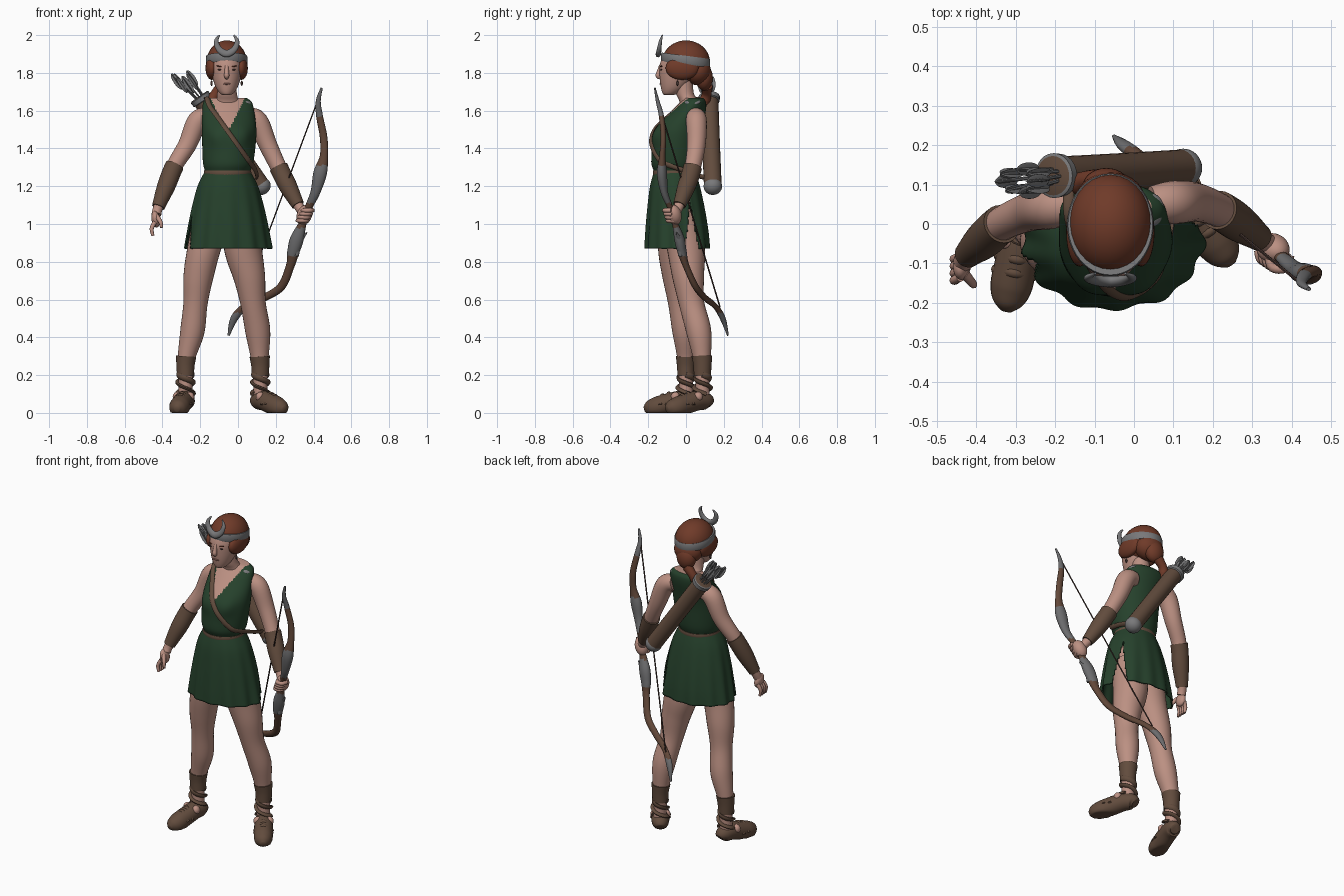
import bpy, math, random
from mathutils import Vector, Matrix
from mathutils.bvhtree import BVHTree

random.seed(4)
cube = bpy.data.objects.get("Cube")
if cube:
    bpy.data.objects.remove(cube)


def material(name, r, g, b):
    m = bpy.data.materials.new(name)
    m.use_nodes = True
    m.diffuse_color = (r, g, b, 1)
    bsdf = m.node_tree.nodes["Principled BSDF"]
    bsdf.inputs["Base Color"].default_value = (r, g, b, 1)
    bsdf.inputs["Roughness"].default_value = 0.8
    return m


SKIN = material("skin", .50, .28, .225)
GREEN = material("green cloth", .019, .053, .025)
HAIR = material("red hair", .16, .043, .022)
LEATHER = material("brown leather", .122, .072, .047)
WOOD = material("bow wood", .12, .063, .04)
METAL = material("grey metal", .19, .19, .195)
IRON = material("dark bow metal", .15, .15, .155)
DARK = material("dark detail", .06, .035, .03)
LIPS = material("lips", .36, .17, .14)


def build(name, verts, faces, mats, rule=None):
    me = bpy.data.meshes.new(name)
    me.from_pydata(verts, [], faces)
    for m in mats:
        me.materials.append(m)
    me.shade_smooth()
    me.set_sharp_from_angle(angle=math.radians(50))
    if rule:
        for p in me.polygons:
            p.material_index = rule(p.center)
    ob = bpy.data.objects.new(name, me)
    bpy.context.collection.objects.link(ob)
    return ob


def spline(pts, steps):
    # Catmull-Rom through tuples of any length
    ext = [pts[0], *pts, pts[-1]]
    out = []
    for quad in zip(ext, ext[1:], ext[2:], ext[3:]):
        for i in range(steps):
            t = i / steps
            out.append(tuple(b + (c - a) * t / 2 + (2 * a - 5 * b + 4 * c - d) * t ** 2 / 2
                             + (3 * b - a - 3 * c + d) * t ** 3 / 2 for a, b, c, d in zip(*quad)))
    return out + [tuple(pts[-1])]


def skin_rings(rows, n, caps=True):
    faces = [(r * n + i, r * n + (i + 1) % n, (r + 1) * n + (i + 1) % n, (r + 1) * n + i)
             for r in range(rows - 1) for i in range(n)]
    if caps:
        faces += [tuple(reversed(range(n))), tuple(range((rows - 1) * n, rows * n))]
    return faces


def loft(name, sections, mats, n=32, steps=6, shape=None, rule=None, keep=None):
    # horizontal ellipses given bottom to top as (x, y, z, rx, ry)
    rings = spline(sections, steps)
    verts = []
    for x, y, z, rx, ry in rings:
        for i in range(n):
            a = math.tau * i / n
            k = shape(a, z) if shape else 1
            verts.append(Vector((x + rx * k * math.cos(a), y + ry * k * math.sin(a), z)))
    faces = skin_rings(len(rings), n, not keep)
    if keep:
        faces = [f for f in faces if keep(sum((verts[i] for i in f), Vector((0, 0, 0))) / 4)]
    return build(name, verts, faces, mats, rule)


def tube(name, pts, mats, n=16, steps=6, flat=1, ref=(0, 1, 0), rule=None):
    # round or flattened sweep through (x, y, z, radius)
    path = spline(pts, steps)
    co = [Vector(p[:3]) for p in path]
    u = Vector(ref)
    verts = []
    for i, p in enumerate(path):
        t = (co[min(i + 1, len(co) - 1)] - co[max(i - 1, 0)]).normalized()
        u = (u - t * u.dot(t)).normalized()
        v = t.cross(u)
        for j in range(n):
            a = math.tau * j / n
            q = co[i] + (u * math.cos(a) * flat + v * math.sin(a)) * max(p[3], .002)
            q.z = max(q.z, 0)
            verts.append(q)
    return build(name, verts, skin_rings(len(path), n), mats, rule)


def ball(name, loc, radii, mat, axis=(0, 0, 1), spin=0):
    bpy.ops.mesh.primitive_uv_sphere_add(segments=28, ring_count=16, radius=1, location=(0, 0, 0))
    ob = bpy.context.object
    ob.name = name
    rot = Vector((0, 0, 1)).rotation_difference(Vector(axis).normalized()).to_matrix().to_4x4()
    ob.data.transform(Matrix.Translation(loc) @ rot @ Matrix.Rotation(spin, 4, 'Z')
                      @ Matrix.Diagonal((*radii, 1)))
    ob.data.materials.append(mat)
    ob.data.shade_smooth()


CX = -.055  # body centre line

# Tunic bodice with a V neckline and soft bust
def bust(a, z):
    lobe = sum(math.exp(-((a - c) / .38) ** 2) for c in (math.pi * 1.36, math.pi * 1.64))
    return 1 + .13 * lobe * math.exp(-((z - 1.465) / .055) ** 2)

def neckline(c):
    return 1 if c.y < .045 and abs(c.x - CX) < (c.z - 1.485) * .5 else 0

bodice = loft("tunic_bodice", [
    (CX, -.06, 1.25, .112, .102), (CX, -.06, 1.28, .12, .11), (-.052, -.06, 1.33, .134, .124),
    (-.047, -.048, 1.45, .143, .124), (-.047, -.03, 1.52, .143, .118), (-.052, .015, 1.6, .137, .09),
    (CX, .038, 1.645, .128, .068), (CX, .042, 1.668, .1, .05)],
    [GREEN, SKIN], n=96, steps=8, shape=bust, rule=neckline)

# Pleated skirt, slit at both sides
def pleats(a, z):
    t = (1.28 - z) / .41
    return 1 + t * (.028 * math.cos(13 * a + .6) + .014 * math.cos(7 * a))

def outside_slit(c):
    a = math.atan2(c.y + .05, abs(c.x - CX))
    if c.x > CX:
        return abs(a - .42) > (1.16 - c.z) * .75
    return abs(a + .25) > (1.06 - c.z) * .7

skirt = loft("tunic_skirt", [
    (CX, -.045, .87, .23, .172), (CX, -.047, .96, .215, .166), (CX, -.052, 1.08, .192, .152),
    (CX, -.058, 1.2, .16, .132), (CX, -.06, 1.285, .117, .107)],
    [GREEN], n=144, shape=pleats, keep=outside_slit)
solid = skirt.modifiers.new("cloth thickness", 'SOLIDIFY')
solid.thickness = .008
ball("hips", (CX, -.045, 1.08), (.15, .115, .13), SKIN)
loft("belt", [(CX, -.06, 1.258, .124, .114), (CX, -.06, 1.27, .126, .116),
              (CX, -.06, 1.282, .124, .114)], [LEATHER], n=48, steps=2)
ball("shoulder_clasp", (.045, .035, 1.645), (.033, .042, .014), METAL, axis=(.4, -.1, 1))

# Chest strap laid over the bodice
tree = BVHTree.FromObject(bodice, bpy.context.evaluated_depsgraph_get())
strap = [(-.165, .1, 1.655, .014), (-.165, .03, 1.668, .014)]
for i in range(9):
    t = i / 8
    x, z = -.15 + .215 * t, 1.625 - .3 * t
    hit = tree.ray_cast(Vector((x, -1, z)), Vector((0, 1, 0)))[0]
    if hit:
        strap.append((x, hit.y - .006, z, .014))
strap += [(.09, -.03, 1.29, .014), (.1, .05, 1.26, .014), (.1, .12, 1.24, .014)]
tube("chest_strap", strap, [LEATHER], n=8, steps=4, flat=.45)

# Head and neck
loft("neck", [(CX, .03, 1.6, .085, .055), (CX, .015, 1.65, .062, .05), (-.058, -.005, 1.69, .052, .047),
              (-.06, -.015, 1.76, .05, .05)], [SKIN])
loft("head", [(-.06, -.09, 1.683, .012, .02), (-.06, -.083, 1.69, .034, .04), (-.06, -.065, 1.725, .058, .068),
              (-.06, -.048, 1.78, .076, .092), (-.06, -.04, 1.84, .083, .1),
              (-.06, -.035, 1.9, .075, .08), (-.06, -.03, 1.94, .045, .05)], [SKIN])
tube("nose", [(-.06, -.132, 1.84, .01), (-.06, -.143, 1.805, .012), (-.06, -.147, 1.785, .014),
              (-.06, -.135, 1.772, .009)], [SKIN], n=12)
ball("mouth", (-.06, -.134, 1.742), (.02, .006, .005), LIPS)
for s, side in ((-1, "right"), (1, "left")):
    ball(side + "_eye", (-.06 + s * .034, -.131, 1.817), (.014, .005, .004), DARK)
    ball(side + "_brow", (-.06 + s * .036, -.131, 1.834), (.02, .006, .003), HAIR, axis=(-s * .2, 0, 1))
    ball(side + "_earring", (-.06 + s * .08, -.045, 1.745), (.006, .006, .014), DARK)
    ball(side + "_hair_wave", (-.06 + s * .078, -.02, 1.825), (.034, .088, .062), HAIR)

# Hair with bun and tail
ball("hair_cap", (-.06, .0, 1.86), (.106, .126, .112), HAIR)
ball("hair_nape", (-.06, .06, 1.81), (.088, .072, .075), HAIR)
ball("hair_bun", (-.07, .096, 1.775), (.06, .046, .068), HAIR)
tube("hair_tail", [(-.085, .11, 1.73, .03), (-.12, .11, 1.69, .025), (-.137, .1, 1.65, .028),
                   (-.13, .1, 1.6, .008)], [HAIR])

# Circlet with crescent, dipping toward the back
rows = []
for z, bulge in ((1.845, 0), (1.853, .003), (1.883, .003), (1.891, 0)):
    for i in range(48):
        a = math.tau * i / 48
        y = .127 * math.sin(a)
        rows.append((-.06 + (.107 + bulge) * math.cos(a), y * (1 + 8 * bulge) - .002, z - .13 * y))
build("circlet", rows, skin_rings(4, 48), [METAL])
tube("crescent", [(-.098, -.125, 2.0, .004), (-.115, -.135, 1.968, .012), (-.1, -.142, 1.925, .017),
                  (-.06, -.146, 1.902, .02), (-.02, -.142, 1.925, .017), (-.005, -.135, 1.968, .012),
                  (-.022, -.125, 2.0, .004)], [METAL], flat=.7)

# Arms and bracers
arms = {
    "right": [(-.15, .045, 1.57, .046), (-.213, .042, 1.545, .055), (-.268, .03, 1.42, .049),
              (-.335, .0, 1.31, .043), (-.38, -.04, 1.2, .041), (-.422, -.078, 1.09, .027), (-.432, -.095, 1.05, .026)],
    "left": [(.045, .05, 1.57, .046), (.103, .055, 1.545, .055), (.158, .055, 1.42, .049),
             (.215, .035, 1.3, .043), (.265, .003, 1.2, .041), (.318, -.035, 1.1, .027), (.34, -.052, 1.065, .026)]}
for side, pts in arms.items():
    tube(side + "_arm", pts, [SKIN], n=24)
    cuff = [(x, y, z, r + .007) for x, y, z, r in spline(pts, 6)[18:31]]
    tube(side + "_bracer", cuff, [LEATHER], n=24, steps=1)

# Relaxed right hand
ball("right_palm", (-.436, -.105, 1.025), (.022, .036, .045), SKIN, axis=(-.15, -.3, 1))
for i in range(4):
    y = -.135 + i * .018
    tube("right_finger", [(-.44, y, 1.01, .012), (-.457, y - .008, .975, .011), (-.45, y - .01, .937, .008)],
         [SKIN], n=8, steps=4)
tube("right_thumb", [(-.43, -.125, 1.04, .013), (-.41, -.15, 1.01, .011), (-.405, -.155, .98, .008)], [SKIN], n=8)

# Left hand closed on the grip
ball("left_fist", (.352, -.062, 1.048), (.04, .038, .056), SKIN, axis=(.4, -.25, 1))
for i in range(4):
    c = Vector((.34, -.066, 1.018)) + Vector((.009, -.006, .018)) * i
    tube("left_finger", [(c.x + .028, c.y + .005, c.z, .012), (c.x + .016, c.y - .027, c.z, .012),
                         (c.x - .016, c.y - .026, c.z, .012), (c.x - .026, c.y, c.z, .01)],
         [SKIN], n=8, steps=4, ref=(0, 0, 1))

# Recurve bow: wooden limbs, metal tips and handle fittings
def bow_colour(c):
    return 1 if c.z > 1.57 or 1.11 < c.z < 1.31 or .83 < c.z < .98 or c.z < .53 else 0

tube("bow", [(.443, -.165, 1.72, .006), (.425, -.15, 1.65, .013), (.432, -.13, 1.57, .018),
             (.453, -.12, 1.46, .02), (.455, -.125, 1.36, .022), (.435, -.127, 1.27, .036),
             (.41, -.115, 1.17, .026), (.375, -.085, 1.09, .02), (.345, -.06, 1.01, .02),
             (.312, -.035, .92, .036), (.292, -.02, .85, .032), (.277, .0, .78, .023), (.23, .05, .67, .022),
             (.14, .1, .61, .02), (.04, .155, .565, .018), (-.02, .195, .5, .02), (-.05, .222, .41, .006)],
     [WOOD, IRON], steps=8, flat=.75, rule=bow_colour)
for name, top, tip in (("upper_fitting", (.43, -.125, 1.3), (.468, -.14, 1.31)),
                       ("lower_fitting", (.32, -.03, .9), (.365, -.05, .955))):
    base = Vector(top) - Vector((.01, 0, .07))
    tube(name, [(*base, .012), (*top, .018), (*tip, .003)], [IRON], n=8)
tube("bowstring", [(.428, -.155, 1.67, .004), (.015, .18, .56, .004)], [DARK], n=6, steps=1)

# Quiver across the back
low, high = Vector((.125, .142, 1.2)), Vector((-.195, .123, 1.66))
axis = (high - low).normalized()
mouth = high + axis * .018
tube("quiver", [(*low, .047), (*low.lerp(high, .5), .047), (*high, .048)], [LEATHER], n=24)
ball("quiver_base", low, (.049, .049, .045), METAL, axis=axis)
rim = [(*(high + axis * d), r) for d, r in ((-.014, .049), (-.01, .055), (.014, .057), (.018, .05))]
tube("quiver_rim", rim, [METAL, LEATHER], n=24, steps=1, rule=lambda c: int((c - mouth).length < .02))

# Arrows with crossed fletching
for i in range(8):
    a = math.tau * i / 8
    side = Vector((math.sin(a) * .8, math.cos(a) * .75, math.sin(a) * .55)) * .034
    end = high + axis * random.uniform(.12, .18) + side * 1.15 + Vector((-.02, -.01, .005))
    tube("arrow_shaft", [(*(high + side * .6), .005), (*end, .005)], [METAL], n=6, steps=1)
    for spin in (0, math.pi / 2):
        ball("fletching", end - axis * .04, (.017, .003, .05), METAL, axis=axis, spin=spin + a)

# Legs, wrapped sandals
legs = {
    "right": ([(-.13, -.05, 1.05, .1), (-.18, -.06, .87, .088), (-.21, -.045, .72, .079), (-.225, -.03, .58, .064),
               (-.242, -.008, .43, .064), (-.275, .0, .28, .045), (-.278, .0, .15, .037), (-.278, .0, .05, .04)],
              (-.32, -.2)),
    "left": ([(.01, -.03, 1.05, .1), (.027, .0, .87, .1), (.06, .012, .72, .084), (.08, .03, .58, .067),
              (.105, .068, .43, .066), (.115, .085, .28, .046), (.118, .087, .15, .037), (.118, .087, .05, .04)],
             (.235, -.085))}
for side, (pts, toe) in legs.items():
    tube(side + "_leg", pts, [SKIN], n=28)
    x, y = pts[-1][:2]
    tube(side + "_shin_wrap", [(x, y, .195, .045), (x, y, .25, .048), (*pts[5][:2], .3, .054)], [LEATHER], n=24)
    for k in range(2):
        turn = [(x + .04 * math.cos(t * .52 + k * math.pi), y + .04 * math.sin(t * .52 + k * math.pi),
                 .205 - .008 * t, .009) for t in range(14)]
        tube(side + "_ankle_strap", turn, [LEATHER], n=8, steps=2, flat=1.9, ref=(0, 0, 1))
    heel, toe = Vector((x, y, 0)), Vector((*toe, 0))
    d = (toe - heel).normalized()
    across = Vector((-d.y, d.x, 0))
    foot = [(heel - d * .045, .045, .028), (heel - d * .025, .06, .045), (heel + d * .03, .065, .052),
            (heel.lerp(toe, .55), .045, .054), (heel.lerp(toe, .8), .03, .053),
            (toe - d * .003, .025, .04), (toe + d * .02, .02, .015)]
    tube(side + "_sandal", [(p.x, p.y, z, r) for p, z, r in foot], [LEATHER], n=24, ref=(0, 0, 1))
    for f in (.45, .62):
        c = heel.lerp(toe, f)
        tube(side + "_foot_strap", [(*(c - across * .05).xy, .04, .012), (c.x, c.y, .128 - .06 * f, .013),
                                    (*(c + across * .05).xy, .04, .012)], [LEATHER], n=8)
    for s in (-1, 1):
        p = heel + d * .05 + across * .034 * s
        ball(side + "_instep_gap", (p.x, p.y, .085), (.024, .024, .026), SKIN)
